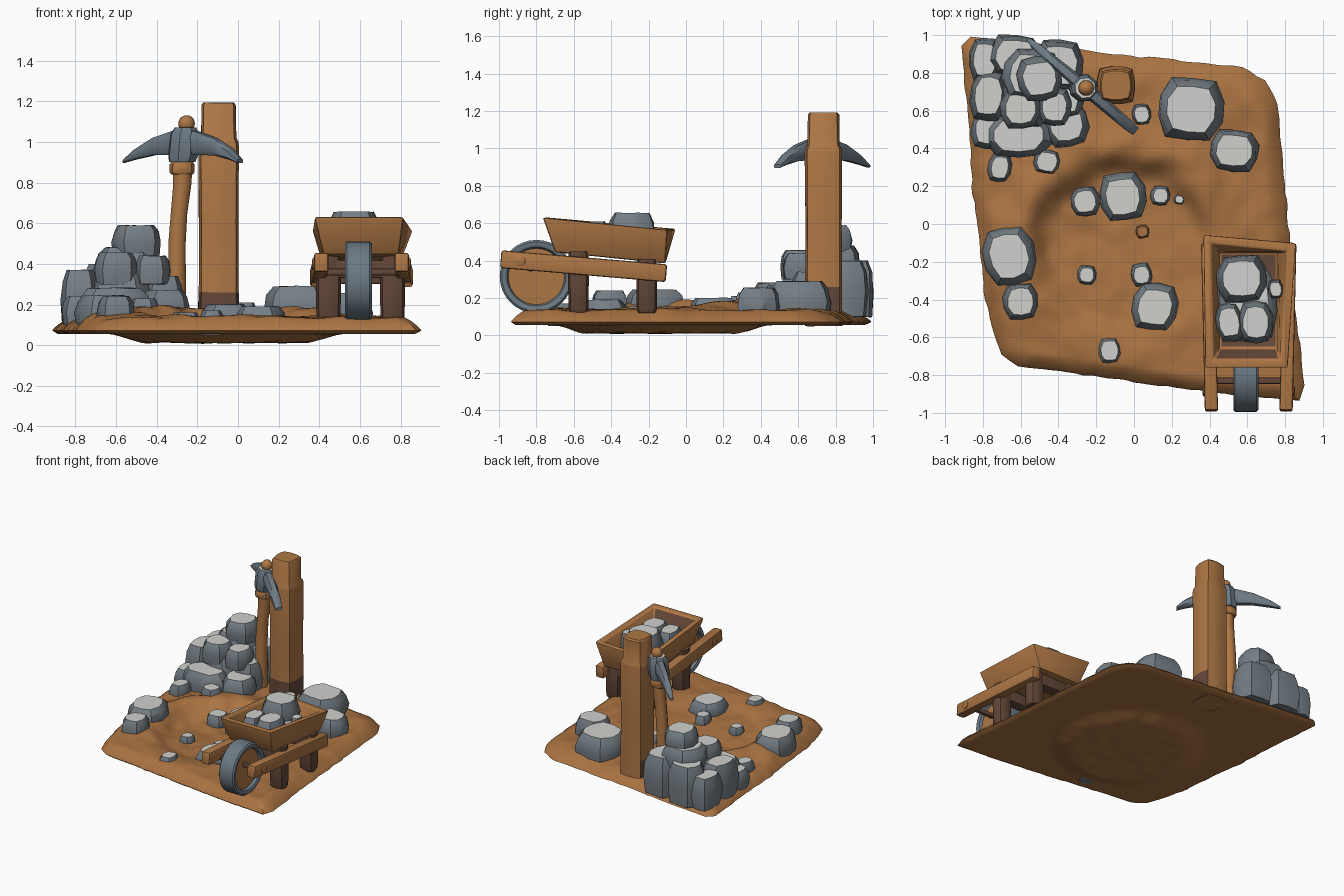
import bpy, bmesh, math, random
from mathutils import Vector, noise

if "Cube" in bpy.data.objects:
    bpy.data.objects.remove(bpy.data.objects["Cube"])

random.seed(4)
tau = math.tau


def material(name, r, g, b):
    m = bpy.data.materials.new(name)
    m.diffuse_color = [(c / 255 / 12.92 if c < 11 else ((c / 255 + .055) / 1.055) ** 2.4) for c in (r, g, b)] + [1]
    m.use_nodes = True
    m.node_tree.nodes["Principled BSDF"].inputs["Base Color"].default_value = m.diffuse_color
    return m


SOIL = material("soil", 170, 115, 66)
WOOD = material("wood", 174, 119, 69)
DARK = material("dark wood", 100, 71, 57)
ROCK = material("rock", 116, 126, 133)
PALE = material("pale rock top", 208, 209, 205)
METAL = material("metal", 108, 121, 131)


def loft(name, rings, mats, rule=None, bevel=0, angle=35):
    """Skin a list of equal point rings, cap both ends, colour faces by rule."""
    bm = bmesh.new()
    vs = [[bm.verts.new(p) for p in r] for r in rings]
    n = len(rings[0])
    for a, b in zip(vs, vs[1:]):
        for i in range(n):
            bm.faces.new((a[i], a[(i + 1) % n], b[(i + 1) % n], b[i]))
    bm.faces.new(vs[0])
    bm.faces.new(vs[-1])
    bmesh.ops.recalc_face_normals(bm, faces=bm.faces)
    bm.normal_update()
    if rule:
        for f in bm.faces:
            f.material_index = int(rule(f))
    if bevel:
        sharp = [e for e in bm.edges if e.calc_face_angle(0) > .6]
        bmesh.ops.bevel(bm, geom=sharp, offset=bevel, segments=2, profile=.5, affect='EDGES')
    bm.normal_update()
    for f in bm.faces:
        f.smooth = True
    for e in bm.edges:
        e.smooth = e.calc_face_angle(0) < math.radians(angle)
    me = bpy.data.meshes.new(name)
    bm.to_mesh(me)
    bm.free()
    for m in mats:
        me.materials.append(m)
    ob = bpy.data.objects.new(name, me)
    bpy.context.collection.objects.link(ob)
    return ob


def squircle(cx, cy, z, rx, ry, n=8, power=4, rot=0, jit=0):
    pts = []
    for i in range(n):
        a = tau * (i + .5) / n
        c, s = math.cos(a), math.sin(a)
        k = (abs(c) ** power + abs(s) ** power) ** (-1 / power) * (1 + random.uniform(-jit, jit))
        x, y = c * k * rx, s * k * ry
        pts.append((cx + x * math.cos(rot) - y * math.sin(rot), cy + x * math.sin(rot) + y * math.cos(rot),
                    z + random.uniform(-jit, jit) * rx * .6))
    return pts


def rock(name, x, y, z0, z1, sx, sy, mats=(ROCK, PALE)):
    h, rot = z1 - z0, random.uniform(-.2, .2)
    rings = [squircle(x, y, z0 + h * t, sx / 2 * s, sy / 2 * s, 10, 3.5, rot, .04)
             for t, s in ((0, .93), (.45, 1.02), (.8, .93), (1, .74))]
    loft(name, rings, mats, lambda f: len(f.verts) > 4 and f.normal.z > 0, angle=32)


def beam(name, a, b, w, h, mat, bevel=.012):
    d = (Vector(b) - Vector(a)).normalized()
    side = d.cross((0, 0, 1)).normalized()
    up = side.cross(d)
    loft(name, [[Vector(p) + side * u * w / 2 + up * v * h / 2 for u, v in ((-1, -1), (1, -1), (1, 1), (-1, 1))]
                for p in (a, b)], [mat], bevel=bevel)


def smooth(a, b, x):
    t = max(0, min(1, (x - a) / (b - a)))
    return t * t * (3 - 2 * t)


# ground slab: skewed outline, dug pit on top and shallow bulge underneath
OUT = [(-.92, .95), (-.87, 1), (-.5, .97), (-.1, .91), (.3, .87), (.58, .84), (.7, .77), (.77, .65), (.8, .3),
       (.83, 0), (.87, -.5), (.91, -.86), (.88, -.94), (.7, -.93), (.4, -.9), (0, -.85), (-.4, -.79),
       (-.62, -.76), (-.71, -.7), (-.76, -.55), (-.8, -.4), (-.83, -.1), (-.87, .2), (-.88, .5)]
CX, CY = -.06, -.13
outline = []
for p, q in zip(OUT, OUT[1:] + OUT[:1]):
    p, q = Vector(p), Vector(q)
    k = max(2, round((q - p).length / .045))
    for i in range(k):
        v = p.lerp(q, i / k)
        outline.append(v + (Vector((CX, CY)) - v).normalized() * .012 * (1 + noise.noise((v.x * 14, v.y * 14, 0))))


def pit_distance(x, y):
    return math.hypot((x - CX) / .5, (y - CY) / .5) + .1 * noise.noise((x * 5, y * 5, 3))


def top_z(x, y, t=0):
    d = pit_distance(x, y)
    back = smooth(-.5, .3, y - .5 * x)
    z = .135 + .012 * noise.noise((x * 9, y * 9, 1)) + .012 * noise.noise((x * 4, y * 4, 7))
    z += (.01 + .045 * back) * math.exp(-((d - 1.1) / .22) ** 2)
    z -= (.03 + .035 * back) * (1 - smooth(.72, 1.02, d))
    return .075 + (z - .075) * math.sqrt(smooth(0, .12, 1 - t))


def bottom_z(x, y):
    d = math.hypot((x - CX) / .56, (y - CY) / .56)
    return .055 - (.042 + .008 * noise.noise((x * 10, y * 10, 5))) * (1 - smooth(.7, 1.05, d))


rings = []
for i in range(1, 31):
    t = i / 31
    rings.append([(x, y, bottom_z(x, y)) for x, y in ((CX + (p.x - CX) * t, CY + (p.y - CY) * t) for p in outline)])
rings.append([(p.x, p.y, .072) for p in outline])
for t in [.992, .98, .965] + [i / 36 for i in range(34, 0, -1)]:
    rings.append([(x, y, top_z(x, y, t)) for x, y in ((CX + (p.x - CX) * t, CY + (p.y - CY) * t) for p in outline)])
loft("ground", rings, [SOIL], angle=50)

# loose rocks on the ground: x, y, top z, width, depth
for x, y, z, w, d in [(.3, .61, .29, .34, .33), (.53, .39, .255, .25, .22), (-.66, -.17, .245, .27, .31),
                      (-.6, -.41, .24, .18, .19), (-.26, .12, .16, .15, .15), (-.06, .145, .2, .24, .25),
                      (.14, .15, .14, .1, .1), (.24, .13, .12, .055, .05), (-.25, -.27, .14, .1, .1),
                      (.04, -.27, .155, .11, .12), (.11, -.44, .19, .24, .25), (-.13, -.67, .17, .12, .14),
                      (.04, .58, .21, .1, .11), (-.46, .33, .23, .14, .13), (-.71, .3, .21, .12, .15)]:
    rock("loose_rock", x, y, .05 if abs(x) < .3 and y < .3 else .08, z, w, d)
rock("soil_clod", .045, -.04, .06, .13, .07, .07, (SOIL, SOIL))

# stone pile: x, y, bottom z, top z, width, depth
for r in [(-.77, .5, .1, .24, .18, .2), (-.61, .47, .1, .28, .35, .23), (-.36, .53, .1, .27, .23, .24),
          (-.77, .68, .1, .37, .19, .27), (-.79, .87, .1, .34, .16, .23), (-.63, .89, .1, .4, .27, .22),
          (-.4, .84, .1, .4, .26, .27), (-.37, .67, .1, .34, .2, .22), (-.57, .66, .1, .36, .3, .3),
          (-.6, .61, .3, .455, .21, .21), (-.42, .62, .3, .44, .17, .2), (-.54, .79, .3, .48, .3, .28),
          (-.5, .77, .44, .59, .23, .23)]:
    rock("pile_stone", *r)

# wooden post with dark base
loft("post", [squircle(-.095, .735, z, r, r, 12, 5, 0, .015) for z, r in
              ((.05, .1), (.2, .1), (.26, .098), (.6, .097), (.98, .1), (1.0, .097), (1.02, .086), (1.18, .084), (1.192, .076))],
     [WOOD, DARK], lambda f: f.calc_center_median().z < .25 and f.calc_center_median().z > .1 and f.normal.y < .5)

# pickaxe: bent handle, collar, knob, head block and curved blade
PX, PY = -.27, .72
loft("pick_handle", [squircle(x, PY, z, r, r, 12, 2) for x, z, r in
                     ((-.3, .1, .043), (-.3, .3, .045), (-.3, .5, .044), (-.29, .65, .042), (-.275, .78, .046), (-.27, .9, .05))], [WOOD])
loft("pick_collar", [squircle(-.275, PY, z, r, r, 12, 2.5) for z, r in ((.84, .055), (.85, .062), (.89, .062), (.9, .055))], [WOOD])
loft("pick_head_block", [squircle(x, PY, z, r, r, 8, 2.2, -.7) for x, z, r in
                         ((-.275, .9, .066), (-.27, .93, .075), (-.262, 1.04, .072), (-.258, 1.07, .055))],
     [METAL, PALE], lambda f: f.normal.z > .9)
bpy.ops.mesh.primitive_uv_sphere_add(segments=16, ring_count=10, radius=.041, location=(-.253, PY, 1.09))
knob = bpy.context.object
knob.name = "pick_knob"
knob.data.materials.append(WOOD)
bpy.ops.object.shade_smooth()
U, W = Vector((.76, -.65, 0)), Vector((.65, .76, 0))
loft("pick_blade", [[Vector((PX + .01, PY, z)) + U * u + W * (w * a) + Vector((0, 0, h * b))
                     for a, b in ((-1, -.6), (-.6, -1), (.6, -1), (1, -.6), (1, .6), (.6, 1), (-.6, 1), (-1, .6))]
                    for u, z, h, w in ((-.395, .905, .008, .012), (-.32, .938, .024, .022), (-.2, .977, .042, .028),
                                       (-.07, .995, .058, .034), (.07, .995, .058, .034), (.2, .975, .042, .032),
                                       (.3, .938, .026, .03), (.355, .905, .01, .024))], [METAL], angle=40)

# wheelbarrow tray: flared, tilted, hollow
loft("barrow_tray", [
    [(.42, -.7, .445), (.79, -.7, .445), (.79, -.11, .385), (.42, -.11, .385)],
    [(.375, -.765, .63), (.815, -.765, .63), (.86, -.1, .565), (.365, -.055, .57)],
    [(.42, -.715, .628), (.775, -.715, .628), (.81, -.145, .565), (.41, -.105, .57)],
    [(.45, -.66, .475), (.76, -.66, .475), (.76, -.15, .42), (.45, -.15, .42)]],
    [WOOD, DARK], lambda f: f.calc_center_median().z < .47 and f.normal.z > .8
    or (f.calc_center_median().z > .48 and f.normal.y > .5 and f.calc_center_median().y < -.5), bevel=.012)
for r in [(.57, -.29, .43, .655, .26, .25), (.505, -.52, .45, .6, .14, .2), (.645, -.52, .45, .61, .18, .22),
          (.75, -.345, .43, .58, .08, .1), (.6, -.41, .43, .53, .3, .42)]:
    rock("barrow_load", *r)

# barrow rails, bolts, legs and cross beams
for x0, x1, s in ((.41, .39, -1), (.805, .825, 1)):
    beam("barrow_rail", (x0, -.99, .408), (x1, -.105, .333), .07, .095, WOOD)
    bolt = [[(x0 + s * o, -.885 + r * math.cos(tau * i / 12), .398 + r * math.sin(tau * i / 12)) for i in range(12)]
            for o, r in ((.02, .028), (.042, .028), (.047, .02))]
    loft("rail_bolt", bolt, [WOOD])
    for y, top in ((-.575, .45), (-.21, .41)):
        lx = x0 + (.035 if s < 0 else -.045)
        loft("barrow_leg", [squircle(lx, y, z, r, r * .9, 12, 3) for z, r in
                            ((.12, .05), (.14, .06), (.3, .062), (top, .058))], [DARK])
for y, z in ((-.575, .375), (-.21, .345)):
    beam("cross_beam", (.4, y, z), (.81, y, z), .09, .09, DARK)
beam("axle", (.42, -.83, .36), (.8, -.83, .36), .035, .035, DARK)

# barrow wheel: metal rim around a wooden disc
loft("barrow_wheel", [[(.592 + x, -.8 + r * math.cos(tau * i / 32), .315 + r * math.sin(tau * i / 32)) for i in range(32)]
                      for x, r in ((-.04, .15), (-.06, .158), (-.066, .168), (-.066, .185), (-.056, .196),
                                   (.056, .196), (.066, .185), (.066, .168), (.06, .158), (.04, .15))],
     [METAL, WOOD], lambda f: len(f.verts) > 4)
